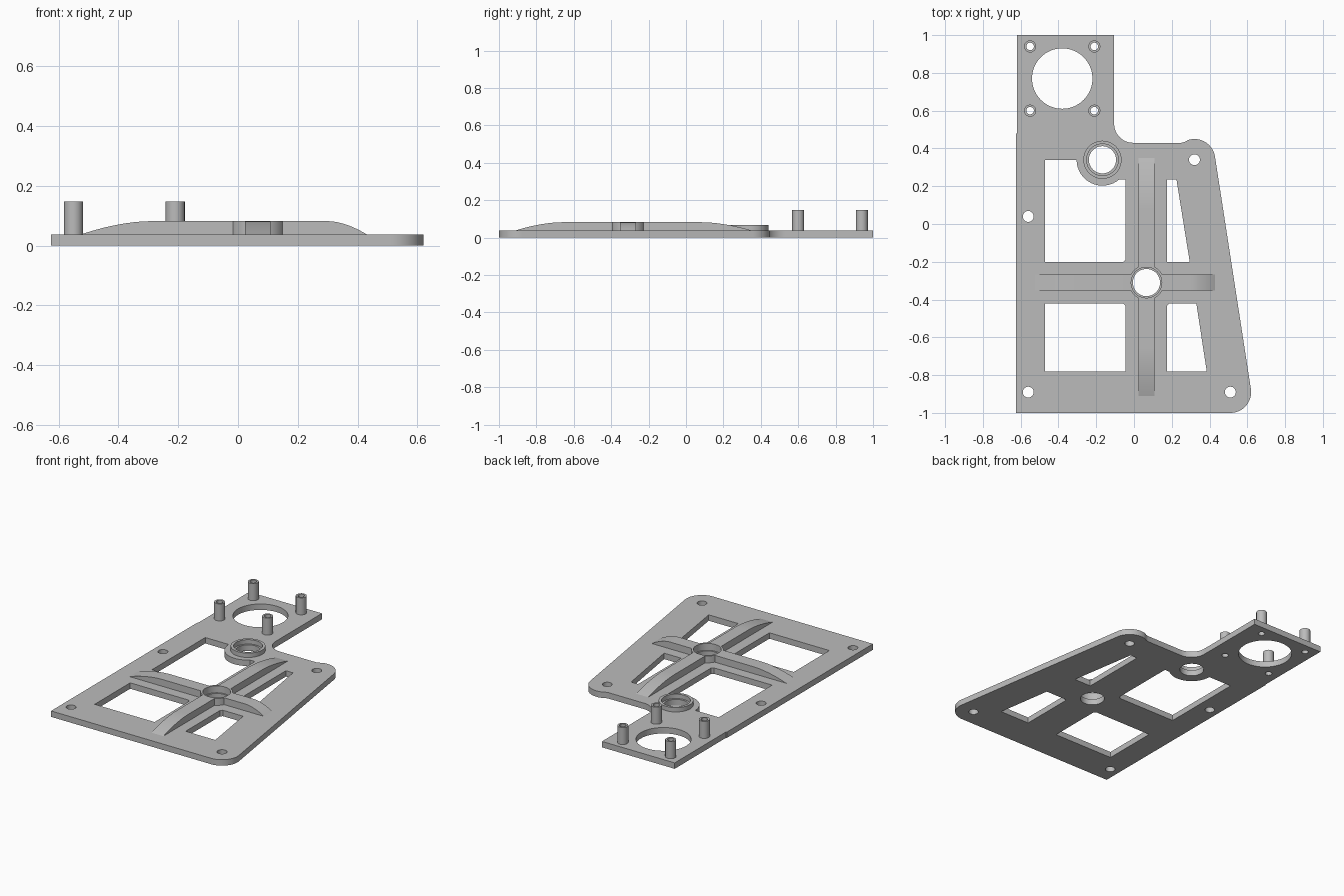
import bpy, bmesh
from math import sin, cos, radians
from mathutils import Matrix

cube = bpy.data.objects.get("Cube")
if cube:
    bpy.data.objects.remove(cube, do_unlink=True)

grey = bpy.data.materials.new("matte grey")
grey.use_nodes = True
COLOUR = (0.5, 0.5, 0.5, 1)
grey.diffuse_color = COLOUR
grey.node_tree.nodes["Principled BSDF"].inputs["Base Color"].default_value = COLOUR

T = 0.038          # plate thickness
RIB_TOP = 0.082
POST_TOP = 0.147
HUB = (0.066, -0.31)
RING = (-0.167, 0.34)


def arc(centre, r, a0, a1, n=16):
    angles = [radians(a0 + (a1 - a0) * i / n) for i in range(n + 1)]
    return [(centre[0] + r * cos(a), centre[1] + r * sin(a)) for a in angles]


def circle(centre, r, n=48):
    return arc(centre, r, 0, 360, n)[:-1]


def extrude(name, loops, z0, z1, matrix=None):
    """Fill an outline with holes, give it thickness, and make it a mesh."""
    curve = bpy.data.curves.new(name, 'CURVE')
    curve.dimensions = '2D'
    curve.fill_mode = 'BOTH'
    curve.extrude = (z1 - z0) / 2
    for loop in loops:
        spline = curve.splines.new('POLY')
        spline.points.add(len(loop) - 1)
        for point, (x, y) in zip(spline.points, loop):
            point.co = (x, y, 0, 1)
        spline.use_cyclic_u = True
    helper = bpy.data.objects.new(name + " outline", curve)
    bpy.context.scene.collection.objects.link(helper)
    graph = bpy.context.evaluated_depsgraph_get()
    mesh = bpy.data.meshes.new_from_object(helper.evaluated_get(graph))
    bpy.data.objects.remove(helper, do_unlink=True)
    bpy.data.curves.remove(curve)

    mesh.transform(Matrix.Translation((0, 0, (z0 + z1) / 2)))
    if matrix:
        mesh.transform(matrix)
    bm = bmesh.new()
    bm.from_mesh(mesh)
    bmesh.ops.remove_doubles(bm, verts=bm.verts, dist=0.0001)
    bmesh.ops.recalc_face_normals(bm, faces=bm.faces)
    bm.to_mesh(mesh)
    bm.free()
    mesh.name = name
    mesh.materials.clear()
    mesh.materials.append(grey)
    obj = bpy.data.objects.new(name, mesh)
    bpy.context.scene.collection.objects.link(obj)
    bpy.ops.object.select_all(action='DESELECT')
    obj.select_set(True)
    bpy.context.view_layer.objects.active = obj
    bpy.ops.object.shade_smooth_by_angle(angle=radians(30))
    return obj


# Plate outline, anticlockwise from the front left corner
front_corner, back_corner = (0.51, -0.89), (0.32, 0.34)
outline = [(-0.625, -1)]
outline += arc(front_corner, 0.11, -90, 8.8)
outline += arc(back_corner, 0.11, 8.8, 108)
outline += [(0.27, 0.435), (0.25, 0.43)]
outline += arc((-0.005, 0.53), 0.1, 270, 180)
outline += [(-0.105, 1), (-0.62, 1), (-0.62, 0.48), (-0.625, 0.48)]

# Four windows, with small chamfers at the corners near the hub
c = 0.012
left, inner_left, inner_right = -0.47, -0.045, 0.175
back, front, low = -0.2, -0.42, -0.78
windows = [
    [(left, back), (inner_left - c, back), (inner_left, back + c),
     (inner_left, 0.235)] + arc(RING, 0.137, 310, 180) + [(left, 0.34)],
    [(left, low), (inner_left, low), (inner_left, front - c),
     (inner_left - c, front), (left, front)],
    [(inner_right, back), (0.295, back), (0.225, 0.235), (inner_right, 0.235)],
    [(inner_right, low), (0.385, low), (0.33, front),
     (inner_right + c, front), (inner_right, front - c)],
]

# Round holes
posts = [(x, y) for x in (-0.55, -0.21) for y in (0.6, 0.94)]
screws = [front_corner, back_corner, (-0.56, 0.04), (-0.56, -0.89)]
holes = [circle((-0.38, 0.77), 0.16, 64)]
holes += [circle(p, 0.072) for p in (HUB, RING)]
holes += [circle(p, 0.029, 24) for p in screws]
holes += [circle(p, 0.02, 24) for p in posts]
extrude("base_plate", [outline] + windows + holes, 0, T)

# Raised bearing seats, wider inside than the holes below them
extrude("centre_hub", [circle(HUB, 0.093), circle(HUB, 0.081)], T, RIB_TOP)
extrude("rear_ring", [circle(RING, 0.101), circle(RING, 0.084)], T, 0.066)

# Hollow standoff posts
for i, p in enumerate(posts):
    extrude(f"standoff_post_{i + 1}", [circle(p, 0.032, 24), circle(p, 0.02, 24)], T, POST_TOP)

# Ribs running out from the hub: flat on top, then curving down to the plate
ribs = {"right_rib": (180, 0.356, 0.59), "left_rib": (0, 0.234, 0.364),
        "back_rib": (90, 0.39, 0.66), "front_rib": (270, 0.35, 0.60)}
for name, (turn, flat, end) in ribs.items():
    profile = [(0.0815, T), (end, T)]
    for i in range(11, -1, -1):
        t = i / 12
        profile.append((flat + (end - flat) * t, T + (RIB_TOP - T) * (1 - t ** 1.8)))
    profile.append((0.0815, RIB_TOP))
    place = (Matrix.Translation((*HUB, 0)) @ Matrix.Rotation(radians(turn), 4, 'Z')
             @ Matrix.Rotation(radians(90), 4, 'X'))
    extrude(name, [profile], -0.0425, 0.0425, place)
